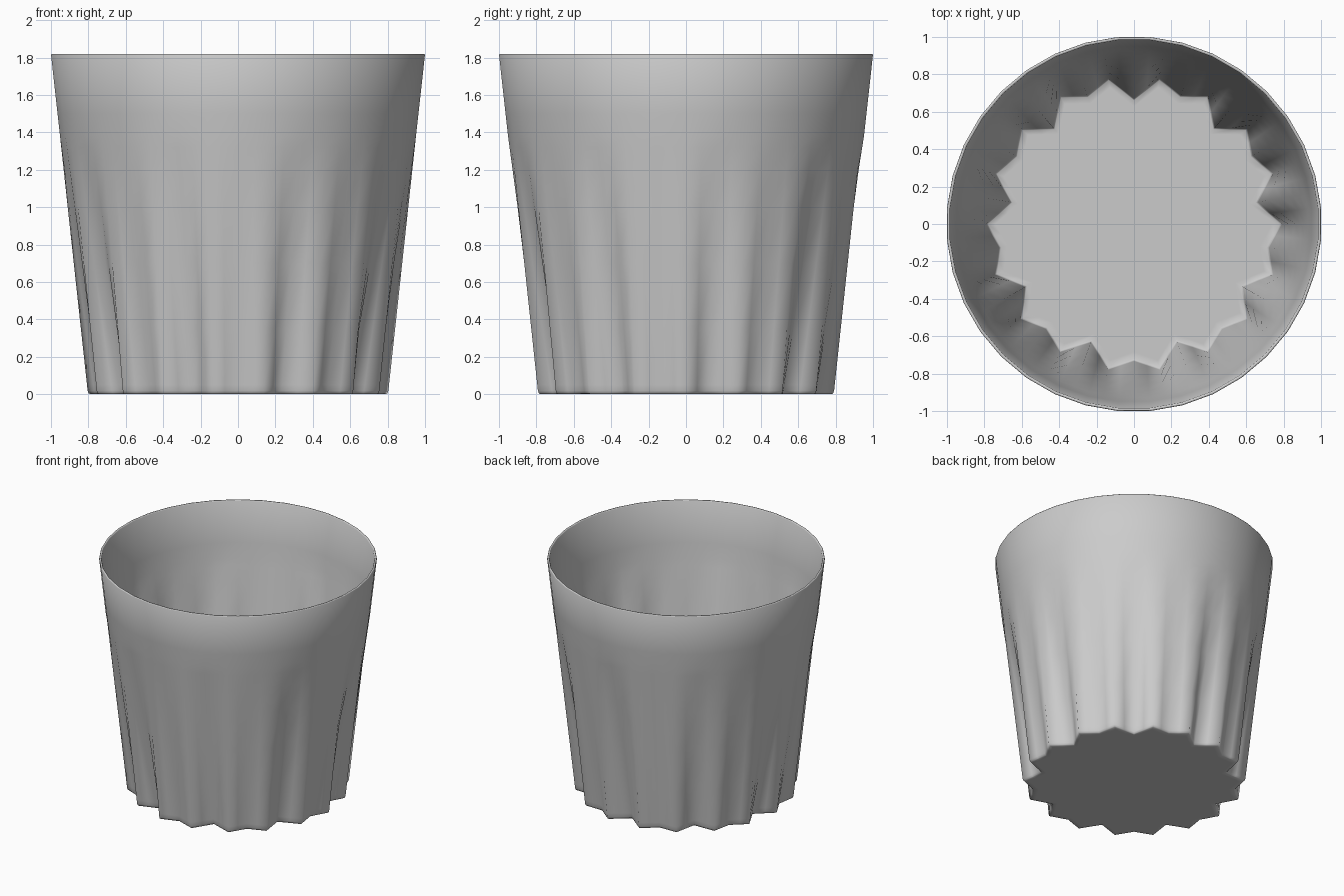
import bpy, bmesh, math
from mathutils import Vector

if "Cube" in bpy.data.objects:
    bpy.data.objects.remove(bpy.data.objects["Cube"])

H, R0, R1 = 1.82, 0.802, 1.004   # height, base and rim radius
FADE = 1.38                      # height where the pleats vanish
WALL = 0.016
N = 72                           # 36 pleat corners plus edge midpoints


def polar(r, deg):
    a = math.radians(deg)
    return Vector((r * math.cos(a), r * math.sin(a)))


def star(k, r):
    # 18 peaks; the valleys alternate deep and shallow
    if k % 2:
        r -= 0.122 if k % 4 == 1 else 0.06
    return polar(r, k * 10)


def ring(z, inset=0.0, scale=1.0):
    r = R0 + (R1 - R0) * z / H - inset
    f = max(0.0, 1 - z / FADE)
    pts = []
    for i in range(N):
        k = i // 2
        if i % 2:
            circle = polar(r, i * 5)
            pleat = (star(k, r) + star((k + 1) % 36, r)) / 2
        else:
            circle = polar(r * math.cos(math.radians(5)), i * 5)
            pleat = star(k, r)
        p = circle.lerp(pleat, f) * scale
        pts.append((p.x, p.y, z))
    return pts


# Outer wall from base to rim, then inner wall back down to the floor
levels = [0.35, 0.7, 1.0, 1.2, 1.32, FADE, 1.5]
rings = [ring(0, 0, 0.94), ring(0, 0, 0.985), ring(0.005, 0, 0.995), ring(0.018), ring(0.05)]
rings += [ring(z) for z in levels]
rings += [ring(H - 0.006), ring(H, 0.004), ring(H, WALL - 0.003), ring(H - 0.006, WALL)]
rings += [ring(z, WALL) for z in reversed(levels)]
rings += [ring(0.05, WALL), ring(0.022, WALL), ring(0.016, WALL, 0.99), ring(0.016, WALL, 0.94)]

bm = bmesh.new()
loops = [[bm.verts.new(p) for p in pts] for pts in rings]
for a, b in zip(loops, loops[1:]):
    for i in range(N):
        j = (i + 1) % N
        bm.faces.new((a[i], a[j], b[j], b[i]))
bm.faces.new(list(reversed(loops[0])))   # underside
bm.faces.new(loops[-1])                  # inside floor
bmesh.ops.recalc_face_normals(bm, faces=bm.faces)

mesh = bpy.data.meshes.new("pleated_cup")
bm.to_mesh(mesh)
bm.free()
cup = bpy.data.objects.new("pleated_cup", mesh)
bpy.context.collection.objects.link(cup)
bpy.context.view_layer.objects.active = cup
cup.select_set(True)
bpy.ops.object.shade_smooth_by_angle(angle=math.radians(80))
